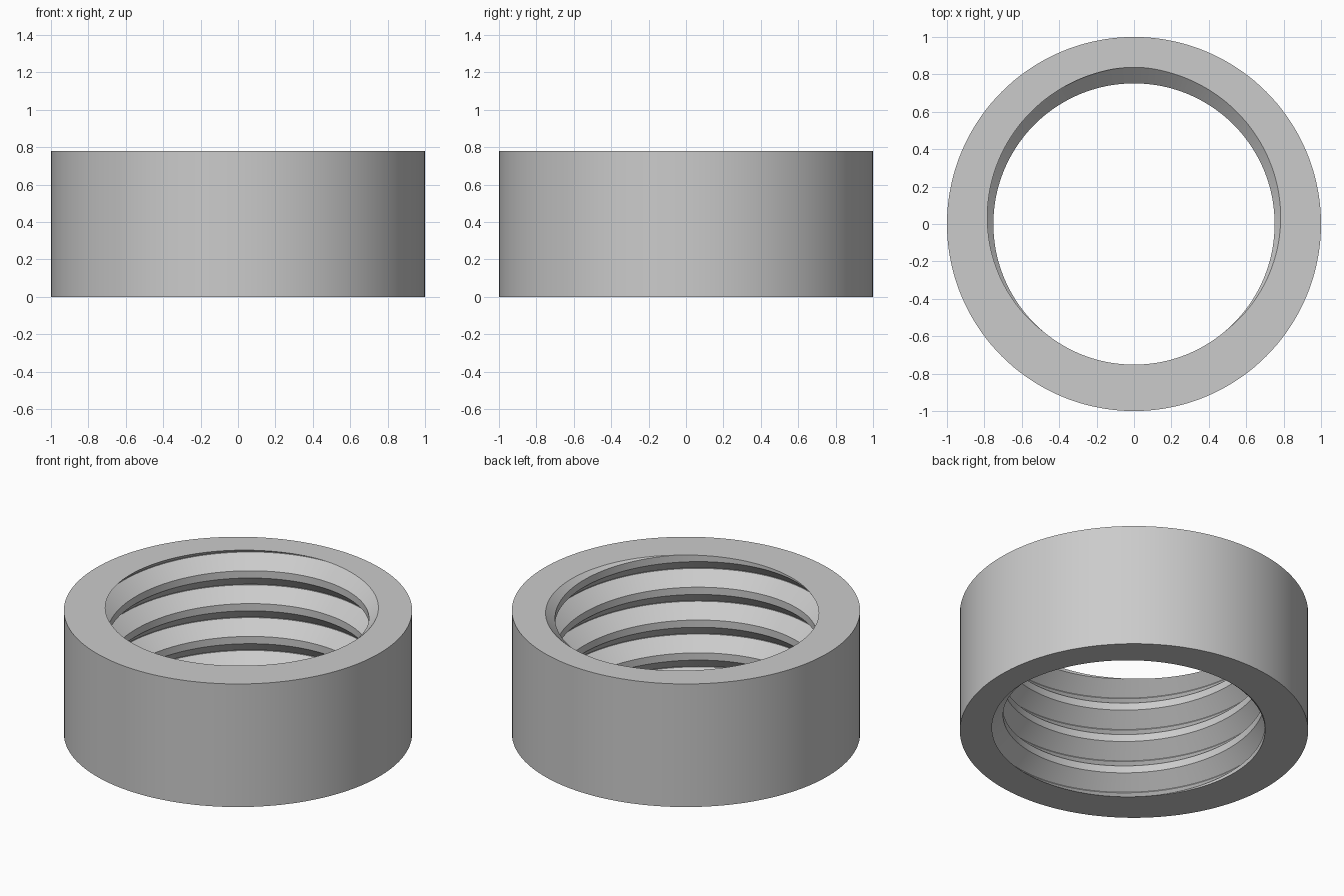
import bpy
import bmesh
from math import cos, sin, pi

cube = bpy.data.objects.get("Cube")
if cube:
    bpy.data.objects.remove(cube, do_unlink=True)

HEIGHT, OUTER = 0.78, 1.0
MINOR, MAJOR = 0.752, 0.838      # crest and root radii of the thread
PITCH, CREST, ROOT = 0.208, 0.046, 0.004
STEPS = 144


def thread_radius(z, root_z):
    """Bore radius at height z, for a groove whose root lies at root_z."""
    d = abs((z - root_z + PITCH / 2) % PITCH - PITCH / 2)
    t = (d - ROOT / 2) / ((PITCH - CREST - ROOT) / 2)
    return MAJOR + (MINOR - MAJOR) * min(max(t, 0), 1)


def section(angle):
    """Closed radial section (radius, height) at the given angle."""
    root_z = HEIGHT - PITCH * (angle - pi / 2) / (2 * pi)
    levels = []
    for k in range(-6, 3):
        base = root_z + k * PITCH
        levels += [base - ROOT / 2, base + ROOT / 2,
                   base + (PITCH - CREST) / 2, base + (PITCH + CREST) / 2]
    clamped = [min(max(z, 0), HEIGHT) for z in levels]
    bore = [(thread_radius(z, root_z), z) for z in clamped]
    return [(OUTER, 0)] + bore + [(OUTER, HEIGHT)]


# Ring with a helical groove cut in its bore
bm = bmesh.new()
columns = []
for i in range(STEPS + 1):
    a = 2 * pi * i / STEPS
    columns.append([bm.verts.new((r * cos(a), r * sin(a), z))
                    for r, z in section(a)])
for left, right in zip(columns, columns[1:]):
    for j in range(len(left)):
        k = (j + 1) % len(left)
        bm.faces.new((left[j], right[j], right[k], left[k]))
bmesh.ops.remove_doubles(bm, verts=bm.verts, dist=0.00005)
bmesh.ops.dissolve_degenerate(bm, edges=bm.edges, dist=0.00005)
bmesh.ops.recalc_face_normals(bm, faces=bm.faces)

mesh = bpy.data.meshes.new("threaded_ring")
bm.to_mesh(mesh)
bm.free()
ring = bpy.data.objects.new("threaded_ring", mesh)
bpy.context.collection.objects.link(ring)

# Plain grey material
grey = bpy.data.materials.new("light_grey")
grey.use_nodes = True
colour = (0.6, 0.6, 0.6, 1)
grey.diffuse_color = colour
grey.node_tree.nodes["Principled BSDF"].inputs["Base Color"].default_value = colour
mesh.materials.append(grey)

bpy.ops.object.select_all(action='DESELECT')
ring.select_set(True)
bpy.context.view_layer.objects.active = ring
bpy.ops.object.shade_smooth_by_angle(angle=pi / 6)
